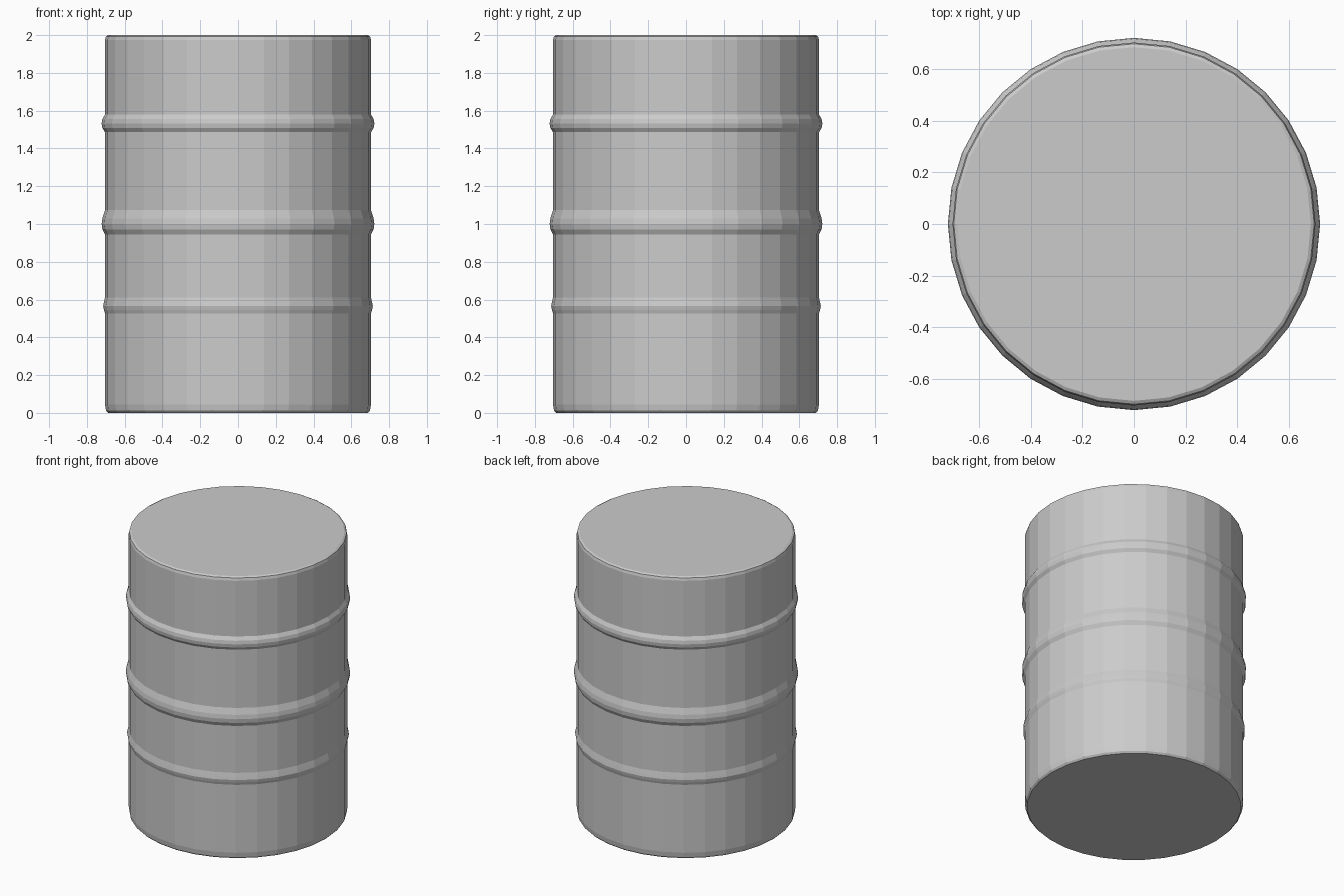
import bpy, bmesh, math

if "Cube" in bpy.data.objects:
    bpy.data.objects.remove(bpy.data.objects["Cube"])

SIDES = 32
BODY_R = 0.704


def rib(bottom, low, high, top, radius):
    # raised hoop: dark underside, upright band, sloped upper side
    mid = (low + high) / 2
    return [(BODY_R, bottom), (radius - 0.004, low), (radius, mid),
            (radius - 0.004, high), (BODY_R, top)]


# Outline from base to lid: rounded rims and three hoops
profile = [(0.688, 0.0), (0.699, 0.012), (BODY_R, 0.045)]
profile += rib(0.527, 0.546, 0.585, 0.612, 0.714)
profile += rib(0.945, 0.972, 1.03, 1.073, 0.722)
profile += rib(1.486, 1.508, 1.556, 1.58, 0.722)
profile += [(BODY_R, 1.975), (0.699, 1.993), (0.686, 2.0)]

# Drum body, turned around z
bm = bmesh.new()
rings = []
for r, z in profile:
    rings.append([bm.verts.new((r * math.cos(2 * math.pi * i / SIDES),
                                r * math.sin(2 * math.pi * i / SIDES), z))
                  for i in range(SIDES)])
for a, b in zip(rings, rings[1:]):
    for i in range(SIDES):
        j = (i + 1) % SIDES
        bm.faces.new((a[i], a[j], b[j], b[i]))

# Flat base and lid
bm.faces.new(rings[0][::-1])
bm.faces.new(rings[-1])

mesh = bpy.data.meshes.new("drum_barrel")
bm.to_mesh(mesh)
bm.free()
drum = bpy.data.objects.new("drum_barrel", mesh)
bpy.context.collection.objects.link(drum)
